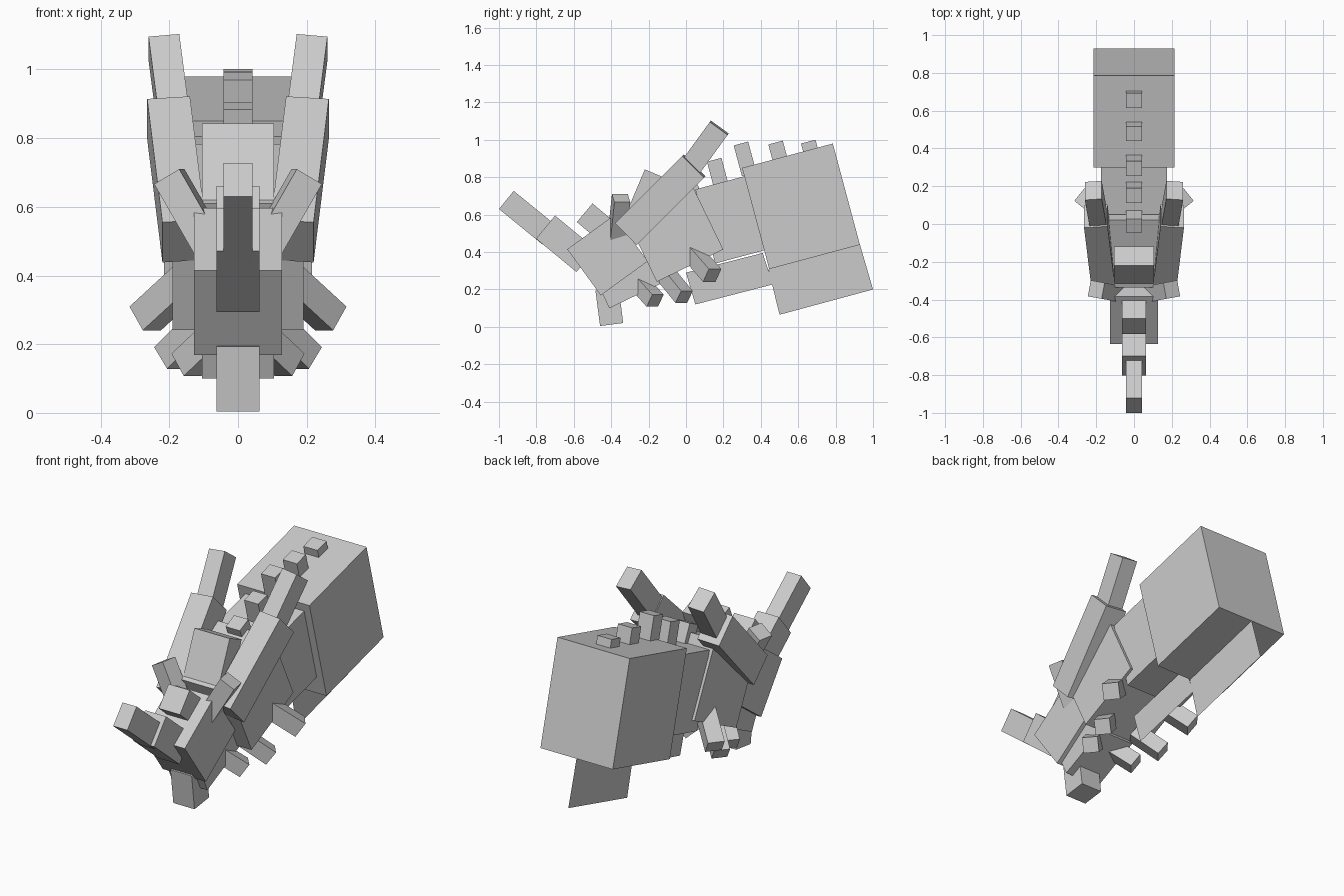
import bpy
from math import radians, sin, cos
from mathutils import Matrix, Vector

if "Cube" in bpy.data.objects:
    bpy.data.objects.remove(bpy.data.objects["Cube"])

grey = bpy.data.materials.new("plain_grey")
grey.diffuse_color = (0.6, 0.6, 0.6, 1)
grey.use_nodes = True
grey.node_tree.nodes["Principled BSDF"].inputs["Base Color"].default_value = grey.diffuse_color


def mesh_object(name, verts, faces):
    mesh = bpy.data.meshes.new(name)
    mesh.from_pydata(verts, [], faces)
    mesh.materials.append(grey)
    obj = bpy.data.objects.new(name, mesh)
    bpy.context.collection.objects.link(obj)
    return obj


def cuboid(name, center, size, rot):
    """Box of a given size, turned by a rotation matrix."""
    sx, sy, sz = (s / 2 for s in size)
    v = [(x, y, z) for x in (-sx, sx) for y in (-sy, sy) for z in (-sz, sz)]
    f = [(0, 1, 3, 2), (4, 6, 7, 5), (0, 4, 5, 1), (2, 3, 7, 6), (0, 2, 6, 4), (1, 5, 7, 3)]
    obj = mesh_object(name, v, f)
    obj.matrix_world = Matrix.Translation(center) @ rot.to_4x4()
    return obj


def pitched(name, y, z, angle, length, height, half_width):
    """Central box placed by its upper front edge, rear raised by angle."""
    a = radians(angle)
    c = (0, y + cos(a) * length / 2 + sin(a) * height / 2,
         z + sin(a) * length / 2 - cos(a) * height / 2)
    return cuboid(name, c, (2 * half_width, length, height), Matrix.Rotation(a, 3, 'X'))


def side_pair(name, center, size, angle, splay):
    """Mirrored long boxes, pitched up and splayed outwards."""
    for s, side in ((-1, "left"), (1, "right")):
        rot = Matrix.Rotation(radians(angle), 3, 'X') @ Matrix.Rotation(radians(-s * splay), 3, 'Z')
        cuboid(f"{side}_{name}", (s * center[0], center[1], center[2]), size, rot)


def spike_pair(name, base, tip, width):
    """Mirrored square spikes running from base to tip."""
    for s, side in ((-1, "left"), (1, "right")):
        b = Vector((s * base[0], base[1], base[2]))
        t = Vector((s * tip[0], tip[1], tip[2]))
        rot = (t - b).to_track_quat('Z', 'Y').to_matrix()
        cuboid(f"{side}_{name}", (b + t) / 2, (width, width, (t - b).length), rot)


# Main masses
pitched("body", 0.30, 0.85, 15, 0.502, 0.56, 0.215)
pitched("neck", 0.05, 0.735, 15, 0.28, 0.41, 0.175)
pitched("head", -0.335, 0.61, 25.9, 0.395, 0.41, 0.19)
pitched("snout", -0.635, 0.415, 36, 0.31, 0.305, 0.128)
pitched("jaw", -0.479, 0.244, 25.6, 0.30, 0.16, 0.105)
pitched("chin_tuft", -0.484, 0.193, 7.4, 0.125, 0.19, 0.063)

# Nose horns and crown
pitched("nose_horn_base", -0.70, 0.595, -39.5, 0.28, 0.16, 0.063)
pitched("nose_horn_tip", -0.921, 0.727, -39.2, 0.30, 0.125, 0.042)
pitched("bridge_horn", -0.50, 0.66, -40, 0.20, 0.13, 0.063)
pitched("crown", -0.22, 0.842, -23, 0.11, 0.26, 0.105)

# Spikes along the spine
for i, (y, z, angle) in enumerate([(-0.045, 0.80, 25), (0.112, 0.883, 15), (0.255, 0.97, 15),
                                   (0.44, 0.975, 15), (0.615, 0.98, 15)]):
    pitched(f"spine_spike_{i + 1}", y, z, angle, 0.08, 0.17, 0.042)

# Horns and spikes on both sides of the head
side_pair("horn_base", (0.18, -0.1375, 0.68), (0.125, 0.51, 0.165), 45, 5)
side_pair("horn_tip", (0.2, 0.09, 0.944), (0.09, 0.30, 0.118), 54, 6)
spike_pair("cheek_spike", (0.075, -0.37, 0.47), (0.2, -0.347, 0.688), 0.086)
spike_pair("throat_spike_rear", (0.145, 0.04, 0.39), (0.27, 0.14, 0.275), 0.085)
spike_pair("throat_spike_middle", (0.09, -0.10, 0.27), (0.20, -0.01, 0.16), 0.08)
spike_pair("throat_spike_front", (0.05, -0.25, 0.235), (0.15, -0.165, 0.14), 0.08)

# Flat fins hanging under the neck and body
for name, pts in (("neck_fin", [(0.05, 0.12), (0.465, 0.227), (0.41, 0.395), (0.0, 0.29)]),
                  ("body_fin", [(0.50, 0.065), (1.0, 0.2), (0.93, 0.44), (0.44, 0.31)])):
    mesh_object(name, [(0, y, z) for y, z in pts], [(0, 1, 2, 3)])
